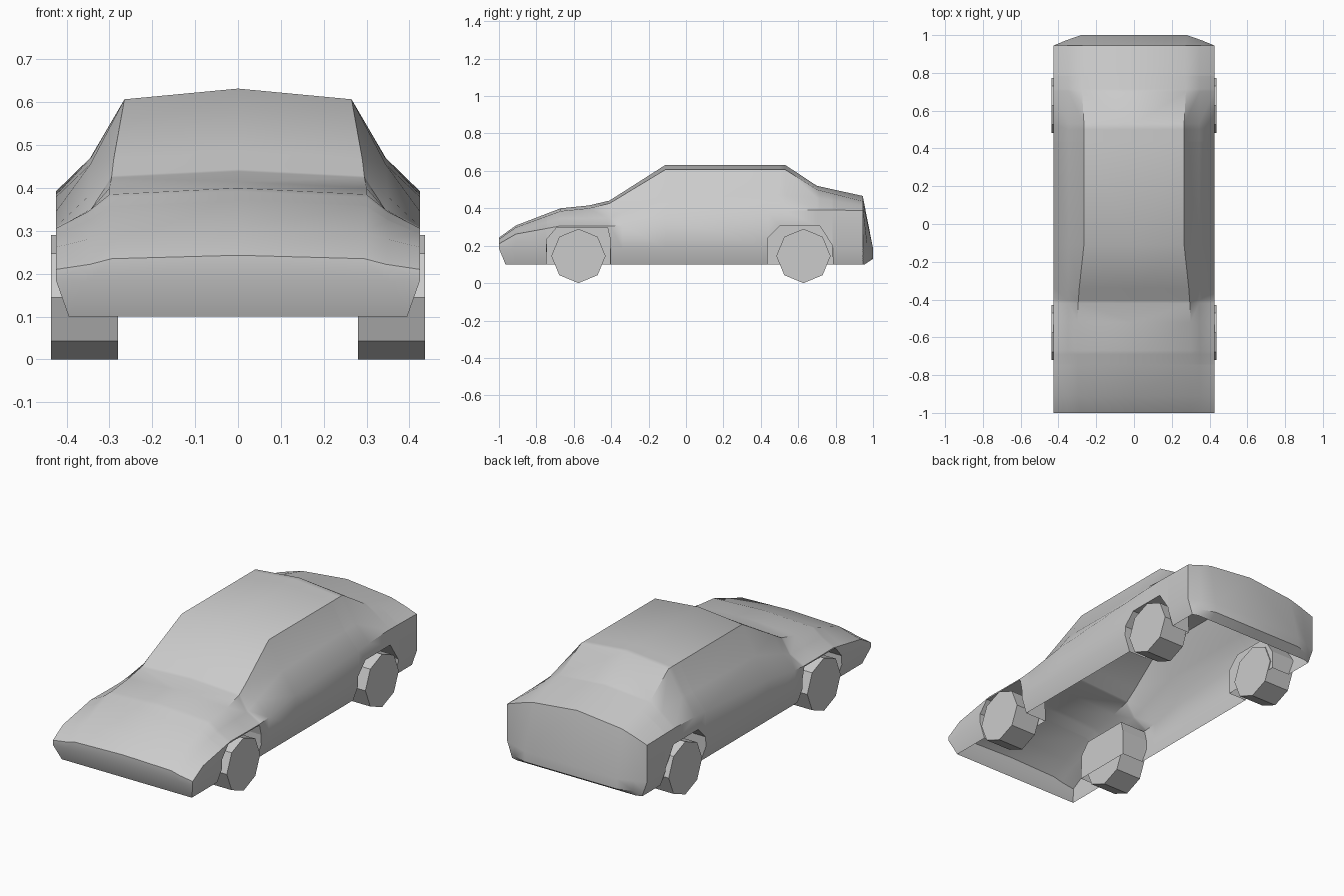
import bpy, bmesh, math

if "Cube" in bpy.data.objects:
    bpy.data.objects.remove(bpy.data.objects["Cube"])

HALF = 0.425
# half cross-sections: y, then (x, z) of centre, roof edge, shoulder, side top
SECTIONS = [
    (-1.00, (0, .243), (.295, .235), (.345, .222), (HALF, .210)),
    (-0.91, (0, .308), (.295, .298), (.350, .280), (HALF, .262)),
    (-0.67, (0, .400), (.300, .385), (.350, .345), (HALF, .306)),
    (-0.52, (0, .415), (.300, .400), (.347, .346), (HALF, .304)),
    (-0.41, (0, .441), (.295, .426), (.345, .348), (HALF, .304)),
    (-0.34, (0, .485), (.290, .468), (.350, .380), (HALF, .310)),
    (-0.11, (0, .632), (.265, .607), (.345, .455), (HALF, .345)),
    (0.53, (0, .632), (.265, .607), (.345, .470), (HALF, .385)),
    (0.70, (0, .520), (.275, .500), (.347, .455), (HALF, .392)),
    (0.945, (0, .466), (.270, .438), (.347, .415), (HALF, .388)),
]
# wheel arch outlines (y, z)
FRONT_ARCH = [(-.745, .1), (-.744, .235), (-.69, .298), (-.42, .298), (-.406, .24), (-.405, .1)]
REAR_ARCH = [(.435, .1), (.436, .24), (.50, .305), (.715, .305), (.784, .20), (.785, .1)]
SILL = [(-1, .1)] + FRONT_ARCH + REAR_ARCH + [(.945, .1)]
MID_Z = .185


def interp(rows, y):
    """Linear blend of a list of (y, value) rows."""
    for (y0, a), (y1, b) in zip(rows, rows[1:]):
        if y <= y1:
            t = (y - y0) / (y1 - y0)
            return a + (b - a) * t
    return rows[-1][1]


def column(k, axis):
    return [(s[0], s[k + 1][axis]) for s in SECTIONS]


def sill_x(z):
    return HALF - .03 * max(0, MID_Z - z) / (MID_Z - .1)


def add_grid(bm, rows):
    grid = [[bm.verts.new(p) for p in row] for row in rows]
    for a, b in zip(grid, grid[1:]):
        for i in range(len(a) - 1):
            bm.faces.new((a[i], b[i], b[i + 1], a[i + 1]))


def finish(bm, name, smooth=None, mirror=True):
    bmesh.ops.remove_doubles(bm, verts=bm.verts, dist=0.0003)
    bmesh.ops.recalc_face_normals(bm, faces=bm.faces)
    me = bpy.data.meshes.new(name)
    bm.to_mesh(me)
    bm.free()
    ob = bpy.data.objects.new(name, me)
    bpy.context.collection.objects.link(ob)
    if mirror:
        mod = ob.modifiers.new("mirror", 'MIRROR')
        mod.merge_threshold = 0.0005
    if smooth:
        bpy.ops.object.select_all(action='DESELECT')
        bpy.context.view_layer.objects.active = ob
        ob.select_set(True)
        bpy.ops.object.shade_smooth_by_angle(angle=math.radians(smooth))
    return ob


# body shell: loft along y, with the arches cut into the sill line
bm = bmesh.new()
stations = sorted({s[0] for s in SECTIONS} | {p[0] for p in SILL})
rows = []
for y in stations:
    row = [(interp(column(k, 0), y), y, interp(column(k, 1), y)) for k in range(4)]
    bot = interp(SILL, y)
    row.append((HALF, y, max(MID_Z, bot)))
    row.append((sill_x(bot), max(y, -.965), bot))
    rows.append(row)
add_grid(bm, rows)

# nose panel
top = rows[0][:4]
add_grid(bm, [top,
              [(x, -1, MID_Z) for x, _, _ in top],
              [(x * .395 / HALF, -.965, .1) for x, _, _ in top]])

# tail panel and rounded bumper
top = rows[-1][:4]
plan = [(0, 1), (.28, 1), (.36, .972), (HALF, .945)]
add_grid(bm, [top,
              [(x, y, MID_Z) for x, y in plan],
              [(min(x, sill_x(.13)), y, .13) for x, y in plan],
              [(min(x, .395), min(y, .955), .1) for x, y in plan]])
finish(bm, "car_body", smooth=45)


# wheel housings: arch outline carried inward and closed
def housing(name, arch, inner):
    bm = bmesh.new()
    add_grid(bm, [[(sill_x(z), y, z) for y, z in arch],
                  [(inner, y, z) for y, z in arch]])
    bm.faces.new([bm.verts.new((inner, y, z)) for y, z in arch])
    finish(bm, name)


housing("front_wheel_housing", FRONT_ARCH, .265)
housing("rear_wheel_housing", REAR_ARCH, .285)


# eight-sided wheels
def wheel(name, y, r=.145, x0=.28, x1=.436):
    bm = bmesh.new()
    ring = [(y + r * math.cos(i * math.pi / 4), r + r * math.sin(i * math.pi / 4)) for i in range(8)]
    f = bm.faces.new([bm.verts.new((x0, a, b)) for a, b in ring])
    ext = bmesh.ops.extrude_face_region(bm, geom=[f], use_keep_orig=True)
    verts = [g for g in ext["geom"] if isinstance(g, bmesh.types.BMVert)]
    bmesh.ops.translate(bm, verts=verts, vec=(x1 - x0, 0, 0))
    finish(bm, name)


wheel("front_wheels", -.575)
wheel("rear_wheels", .628)
